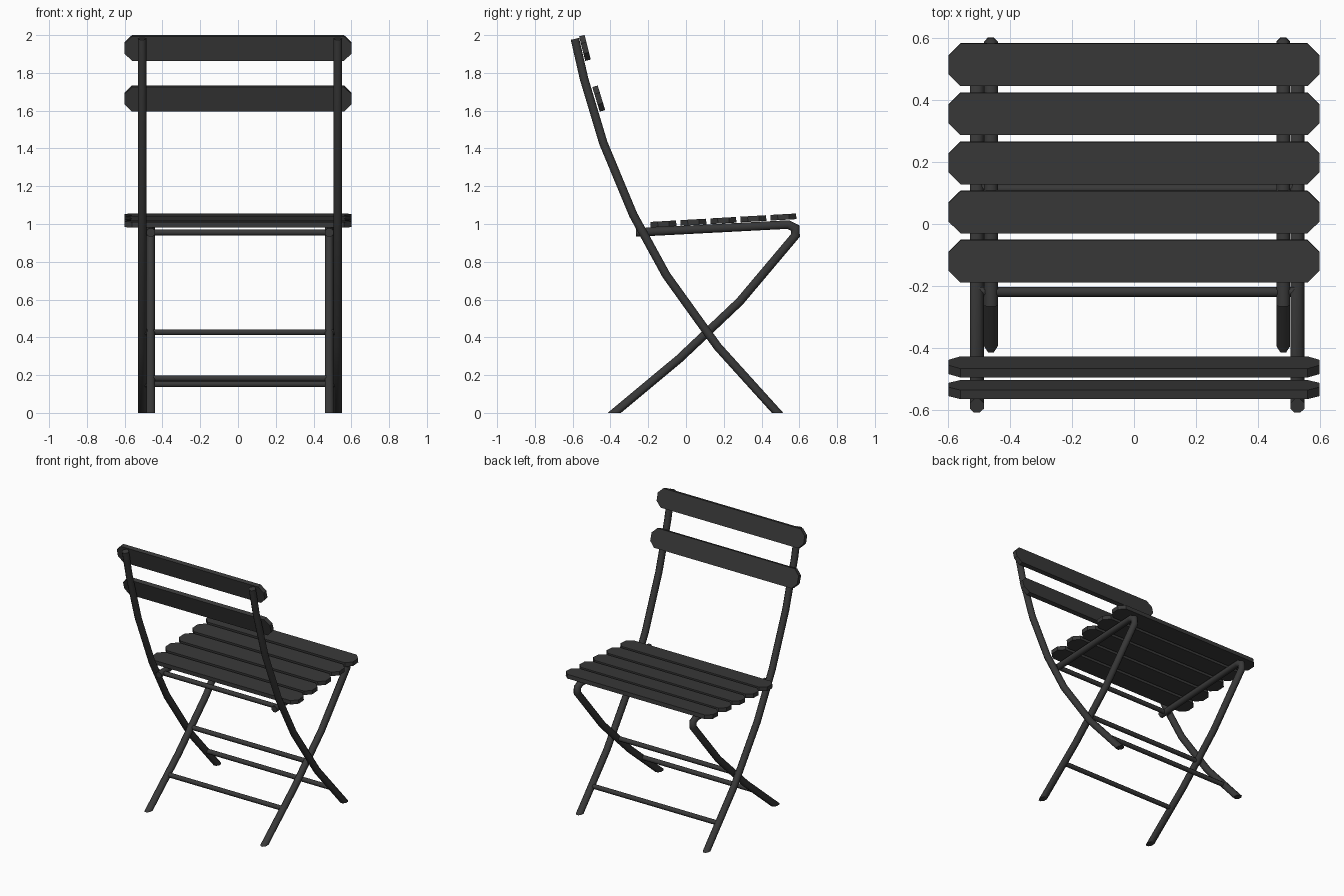
import bpy, bmesh
from math import sin, cos, pi, radians
from mathutils import Vector, Matrix

if "Cube" in bpy.data.objects:
    bpy.data.objects.remove(bpy.data.objects["Cube"])

PAINT = bpy.data.materials.new("dark_paint")
PAINT.diffuse_color = (0.04, 0.04, 0.04, 1)
PAINT.use_nodes = True
PAINT.node_tree.nodes["Principled BSDF"].inputs["Base Color"].default_value = PAINT.diffuse_color
XC = 0.01  # the tube frame sits slightly off centre


def finish(name, bm, smooth=False):
    bmesh.ops.recalc_face_normals(bm, faces=bm.faces)
    mesh = bpy.data.meshes.new(name)
    bm.to_mesh(mesh)
    bm.free()
    mesh.materials.append(PAINT)
    ob = bpy.data.objects.new(name, mesh)
    bpy.context.collection.objects.link(ob)
    if smooth:
        bpy.context.view_layer.objects.active = ob
        ob.select_set(True)
        bpy.ops.object.shade_smooth_by_angle(angle=radians(50))
        ob.select_set(False)
    return ob


def tube(name, x, path, r=0.0225, n=8):
    """Sweep a round section along a (y, z) path with mitred joints, cut flat at the floor."""
    bm = bmesh.new()
    pts = [Vector((0, y, z)) for y, z in path]
    rr = r / cos(pi / n)
    rings = []
    for i, p in enumerate(pts):
        a = (p - pts[i - 1]).normalized() if i else (pts[1] - p).normalized()
        b = (pts[i + 1] - p).normalized() if i < len(pts) - 1 else a
        t = (a + b).normalized()
        side = Vector((0, -t.z, t.y)) / t.dot(a)
        ring = []
        for k in range(n):
            ang = 2 * pi * (k + 0.5) / n
            ring.append(bm.verts.new(p + Vector((x + rr * cos(ang), 0, 0)) + side * rr * sin(ang)))
        rings.append(ring)
    for r0, r1 in zip(rings, rings[1:]):
        for k in range(n):
            j = (k + 1) % n
            bm.faces.new((r0[k], r0[j], r1[j], r1[k]))
    bm.faces.new(rings[0])
    bm.faces.new(rings[-1])
    cut = bmesh.ops.bisect_plane(bm, geom=bm.verts[:] + bm.edges[:] + bm.faces[:],
                                 plane_co=(0, 0, 0), plane_no=(0, 0, -1), clear_outer=True)
    edges = [e for e in cut["geom_cut"] if isinstance(e, bmesh.types.BMEdge)]
    if edges:
        bmesh.ops.contextual_create(bm, geom=edges)
    return finish(name, bm, True)


def crossbar(name, half, y, z, r=0.017):
    bm = bmesh.new()
    m = Matrix.Translation((XC, y, z)) @ Matrix.Rotation(pi / 2, 4, 'Y') @ Matrix.Rotation(pi / 8, 4, 'Z')
    bmesh.ops.create_cone(bm, cap_ends=True, segments=8, radius1=r, radius2=r, depth=2 * half, matrix=m)
    return finish(name, bm, True)


def slat(name, y, z, tilt, w=0.137, t=0.03, c=0.039):
    """Board with clipped corners, tilted about x."""
    bm = bmesh.new()
    h, L = w / 2, 0.6
    outline = [(L, h - c), (L - c, h), (c - L, h), (-L, h - c),
               (-L, c - h), (c - L, -h), (L - c, -h), (L, c - h)]
    face = bm.faces.new([bm.verts.new((px, py, -t / 2)) for px, py in outline])
    ext = bmesh.ops.extrude_face_region(bm, geom=[face])
    bmesh.ops.translate(bm, vec=(0, 0, t),
                        verts=[v for v in ext["geom"] if isinstance(v, bmesh.types.BMVert)])
    bm.transform(Matrix.Translation((0, y, z)) @ Matrix.Rotation(tilt, 4, 'X'))
    return finish(name, bm)


# Bent tube frames: outer back posts and inner seat-rail legs
post = [(-0.588, 1.98), (-0.54, 1.77), (-0.438, 1.43), (-0.28, 1.05),
        (-0.105, 0.73), (0.168, 0.35), (0.53, -0.05)]
rail = [(-0.265, 0.955), (0.54, 0.997), (0.578, 0.978), (0.58, 0.94),
        (0.285, 0.59), (-0.035, 0.287), (-0.44, -0.05)]
for s, label in ((-1, "left"), (1, "right")):
    tube("back_post_" + label, XC + s * 0.518, post)
    tube("seat_rail_leg_" + label, XC + s * 0.4725, rail)

# Crossbars between the legs
crossbar("seat_pivot_bar", 0.515, -0.22, 0.955)
crossbar("leg_pivot_bar", 0.515, 0.113, 0.427)
crossbar("inner_leg_bar", 0.47, -0.163, 0.183)
crossbar("outer_leg_bar", 0.515, 0.347, 0.152)

# Seat slats follow the slope of the rails
for i in range(5):
    y = -0.12 + i * 0.1588
    slat(f"seat_slat_{i + 1}", y, 1.0 + (y + 0.12) * 0.058, radians(3.2))

# Backrest slats lie on the posts
slat("back_slat_upper", -0.535, 1.932, radians(90 + 14), w=0.134)
slat("back_slat_lower", -0.462, 1.664, radians(90 + 17), w=0.136)
